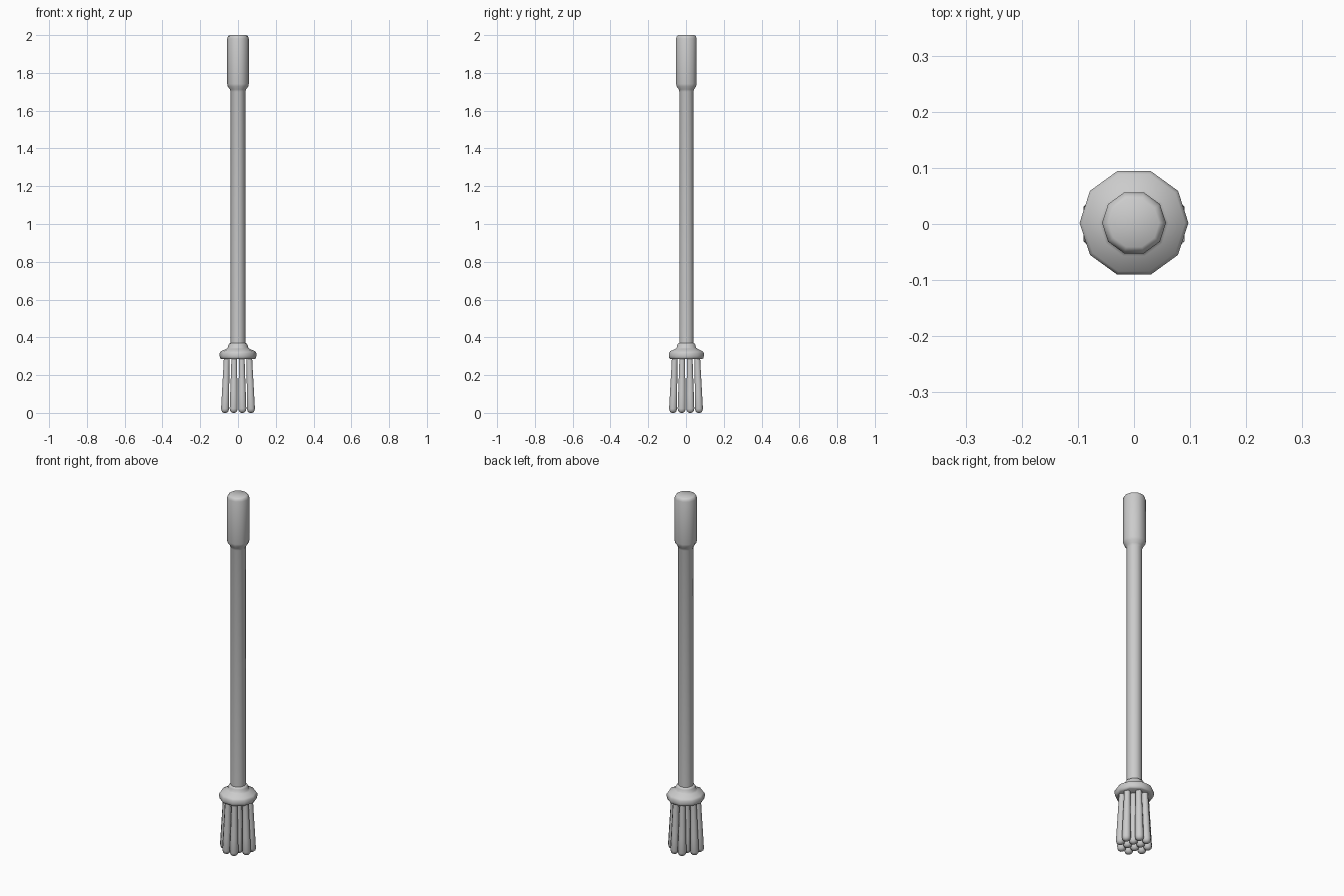
import bpy, bmesh, math
from mathutils import Vector

if "Cube" in bpy.data.objects:
    bpy.data.objects.remove(bpy.data.objects["Cube"])


def lathe(name, rings, sides, phase=0.0):
    """Skin a stack of (x, y, z, radius) rings into a closed, smooth object."""
    bm = bmesh.new()
    loops = []
    for x, y, z, r in rings:
        loops.append([bm.verts.new((x + r * math.cos(phase + math.tau * i / sides),
                                    y + r * math.sin(phase + math.tau * i / sides), z))
                      for i in range(sides)])
    for a, b in zip(loops, loops[1:]):
        for i in range(sides):
            j = (i + 1) % sides
            bm.faces.new((a[i], a[j], b[j], b[i]))
    bm.faces.new(loops[0][::-1])
    bm.faces.new(loops[-1])
    bmesh.ops.recalc_face_normals(bm, faces=bm.faces)
    mesh = bpy.data.meshes.new(name)
    bm.to_mesh(mesh)
    bm.free()
    obj = bpy.data.objects.new(name, mesh)
    bpy.context.collection.objects.link(obj)
    bpy.ops.object.select_all(action='DESELECT')
    obj.select_set(True)
    bpy.context.view_layer.objects.active = obj
    bpy.ops.object.shade_smooth_by_angle(angle=math.radians(60))
    return obj


def turned(name, profile, sides=10):
    return lathe(name, [(0, 0.002, z, r) for r, z in profile], sides)


# Long shaft with the thicker grip at its top
turned("handle", [(0.039, 0.33), (0.039, 1.70), (0.043, 1.713), (0.054, 1.728),
                  (0.057, 1.742), (0.057, 1.982), (0.053, 1.994), (0.045, 2.0)])

# Flared bristle holder with a small collar
turned("brush_head", [(0.088, 0.285), (0.095, 0.290), (0.097, 0.300), (0.097, 0.317),
                      (0.091, 0.326), (0.062, 0.339), (0.053, 0.346), (0.051, 0.360),
                      (0.046, 0.368), (0.036, 0.370)])

# Bristles: a 4 x 4 grid without its corners, slightly splayed and club-ended
top, bottom = (-0.060, -0.020, 0.020, 0.060), (-0.069, -0.023, 0.023, 0.069)
stations = [(0.295, 0.016), (0.24, 0.017), (0.10, 0.021), (0.022, 0.023),
            (0.010, 0.020), (0.003, 0.013), (0.0, 0.006)]
for i in range(4):
    for j in range(4):
        if i in (0, 3) and j in (0, 3):
            continue
        a, b = Vector((top[i], top[j])), Vector((bottom[i], bottom[j]))
        rings = []
        for z, r in stations:
            p = a.lerp(b, (0.295 - z) / 0.295)
            rings.append((p.x, p.y, z, r))
        lathe(f"bristle_{i}_{j}", rings, 8, math.pi / 8)
